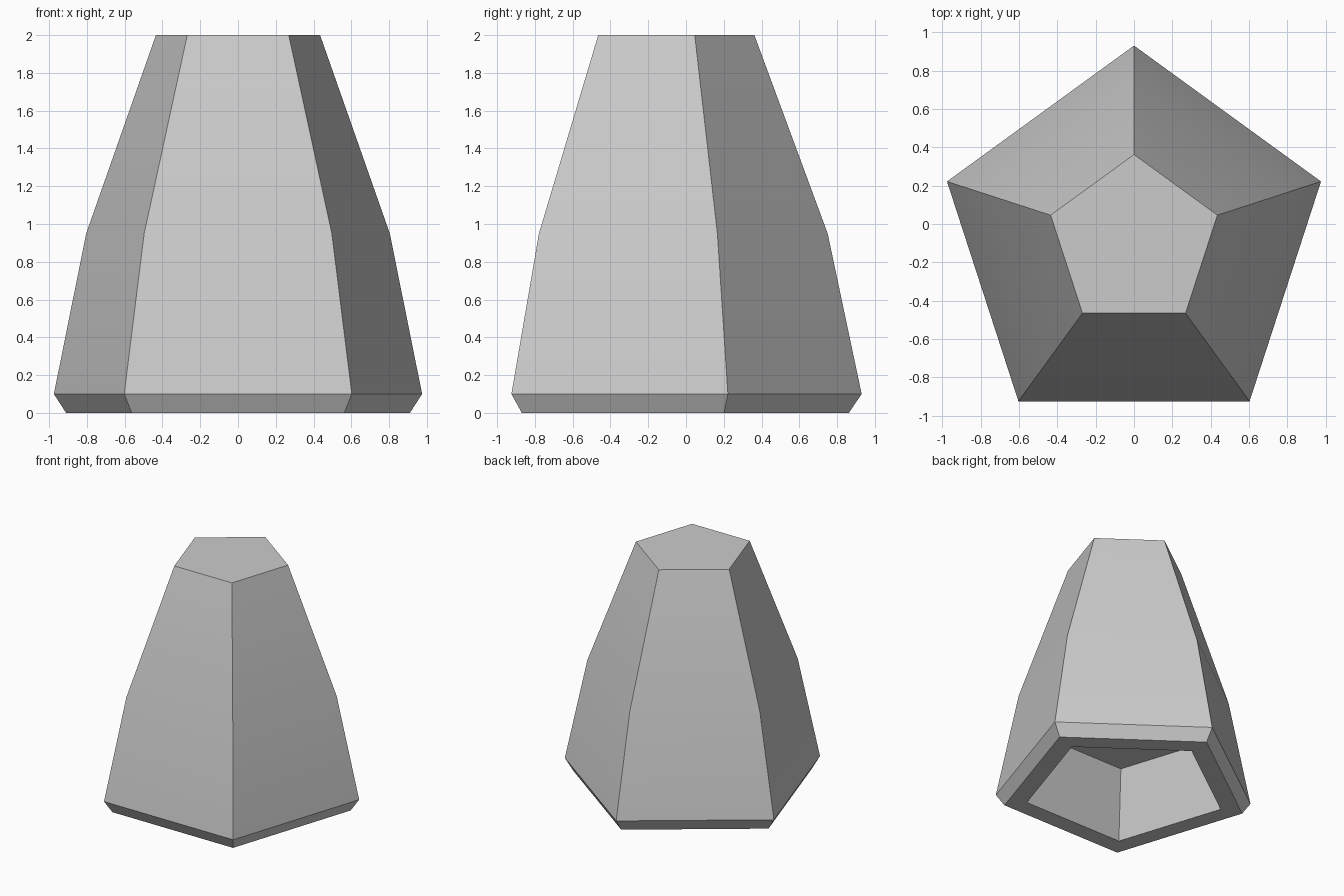
import bpy
import bmesh
from math import cos, sin, pi, radians
from mathutils import Vector

cube = bpy.data.objects.get("Cube")
if cube:
    bpy.data.objects.remove(cube, do_unlink=True)

SIDES = 5
CENTRE_Y = -0.095

# Profile as (radius, height): recess ceiling, down its sloping wall,
# across the base rim, then up the outside to the top
PROFILE = [(0.56, 0.51), (0.78, 0.0), (0.957, 0.0),
           (1.025, 0.1), (0.845, 0.95), (0.457, 2.0)]

stone = bpy.data.materials.new("mid_grey")
stone.use_nodes = True
grey = (0.6, 0.6, 0.6, 1)
stone.diffuse_color = grey
stone.node_tree.nodes["Principled BSDF"].inputs["Base Color"].default_value = grey


def pentagon(bm, radius, height):
    """Ring of vertices with one corner pointing to the back."""
    angles = [pi / 2 + 2 * pi * i / SIDES for i in range(SIDES)]
    return [bm.verts.new(Vector((radius * cos(a), CENTRE_Y + radius * sin(a), height)))
            for a in angles]


# Five-sided tapered body with a hollow underside
bm = bmesh.new()
rings = [pentagon(bm, r, z) for r, z in PROFILE]
for low, high in zip(rings, rings[1:]):
    for i in range(SIDES):
        j = (i + 1) % SIDES
        bm.faces.new((low[i], low[j], high[j], high[i]))
bm.faces.new(rings[0][::-1])
bm.faces.new(rings[-1])
bmesh.ops.recalc_face_normals(bm, faces=bm.faces[:])

mesh = bpy.data.meshes.new("tapered_body")
bm.to_mesh(mesh)
bm.free()
mesh.materials.append(stone)
body = bpy.data.objects.new("tapered_body", mesh)
bpy.context.collection.objects.link(body)

# Smooth the gentle bend in each side, keep the corners sharp
bpy.ops.object.select_all(action='DESELECT')
body.select_set(True)
bpy.context.view_layer.objects.active = body
bpy.ops.object.shade_smooth_by_angle(angle=radians(30))
